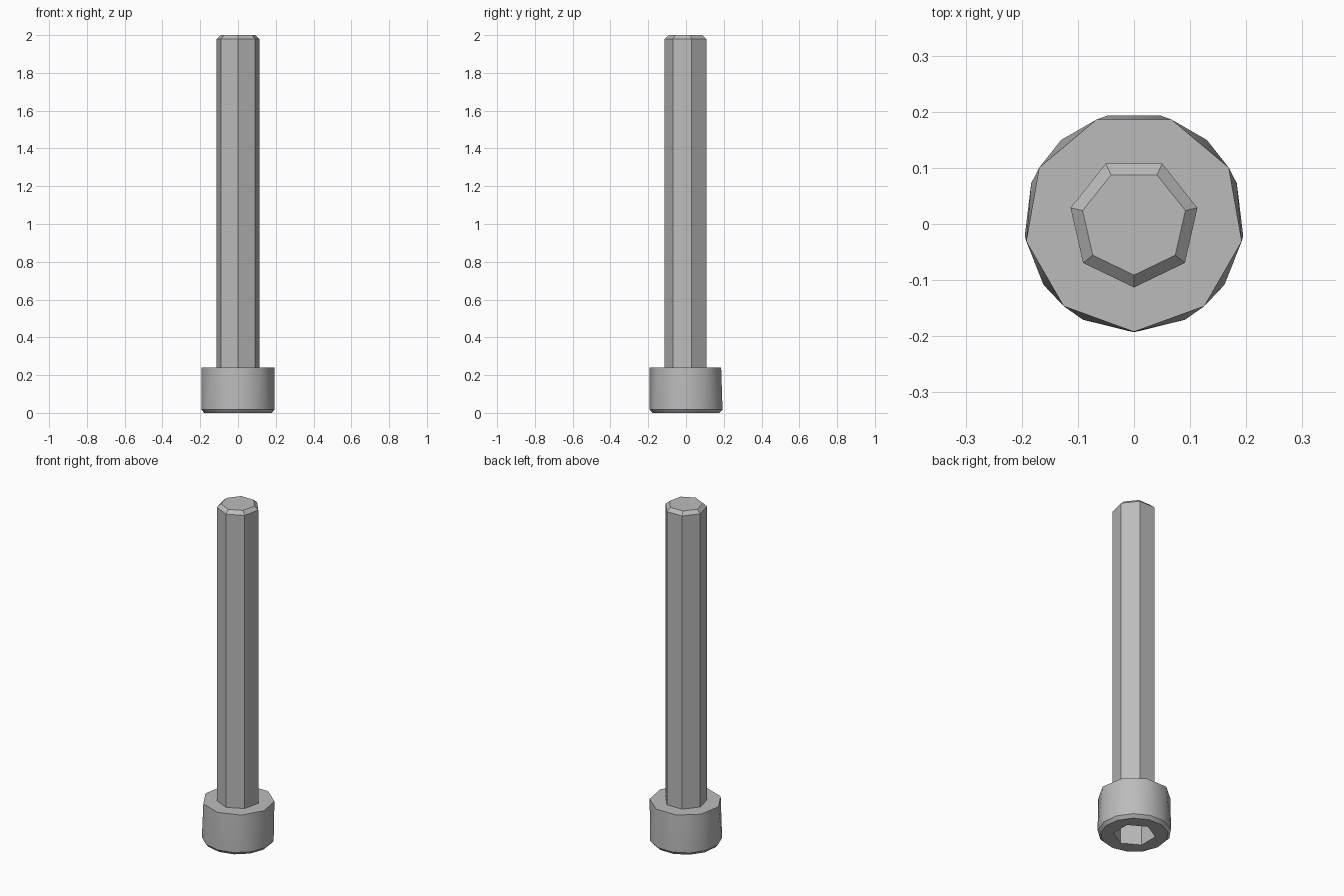
import bpy, bmesh, math
from mathutils import Vector

cube = bpy.data.objects.get("Cube")
if cube:
    bpy.data.objects.remove(cube, do_unlink=True)

CENTRE_Y = 0.003

steel = bpy.data.materials.new("grey steel")
steel.use_nodes = True
grey = (0.5, 0.5, 0.5, 1)
steel.diffuse_color = grey
steel.node_tree.nodes["Principled BSDF"].inputs["Base Color"].default_value = grey


def ring(sides, radius, z):
    """Regular polygon with one corner pointing to the front."""
    turn = [2 * math.pi * i / sides for i in range(sides)]
    return [Vector((radius * math.sin(a), CENTRE_Y - radius * math.cos(a), z)) for a in turn]


def hull(name, *rings):
    """Convex solid through stacked polygon rings."""
    bm = bmesh.new()
    for points in rings:
        for p in points:
            bm.verts.new(p)
    bmesh.ops.convex_hull(bm, input=bm.verts)
    bmesh.ops.dissolve_limit(bm, angle_limit=0.002, verts=bm.verts, edges=bm.edges)
    bmesh.ops.recalc_face_normals(bm, faces=bm.faces)
    mesh = bpy.data.meshes.new(name)
    bm.to_mesh(mesh)
    bm.free()
    mesh.materials.append(steel)
    obj = bpy.data.objects.new(name, mesh)
    bpy.context.collection.objects.link(obj)
    return obj


# Seven-sided shaft with a chamfered tip
shaft = hull("shaft", ring(7, 0.116, 0.2), ring(7, 0.116, 1.98), ring(7, 0.094, 2.0))

# Head: nine-sided shoulder blending into a thirteen-sided, chamfered end
head = hull("head", ring(9, 0.195, 0.24), ring(13, 0.196, 0.018), ring(13, 0.18, 0))

# Hexagonal drive socket sunk into the end of the head
cutter = hull("socket_cutter", ring(6, 0.113, -0.05), ring(6, 0.113, 0.12))
cutter.hide_render = True
cut = head.modifiers.new("socket", "BOOLEAN")
cut.operation = "DIFFERENCE"
cut.solver = "EXACT"
cut.object = cutter
bpy.context.view_layer.objects.active = head
bpy.ops.object.select_all(action="DESELECT")
head.select_set(True)
bpy.ops.object.modifier_apply(modifier=cut.name)
bpy.data.objects.remove(cutter, do_unlink=True)

# Soft side facets on the head, crisp edges elsewhere
bpy.ops.object.shade_smooth_by_angle(angle=math.radians(30))
